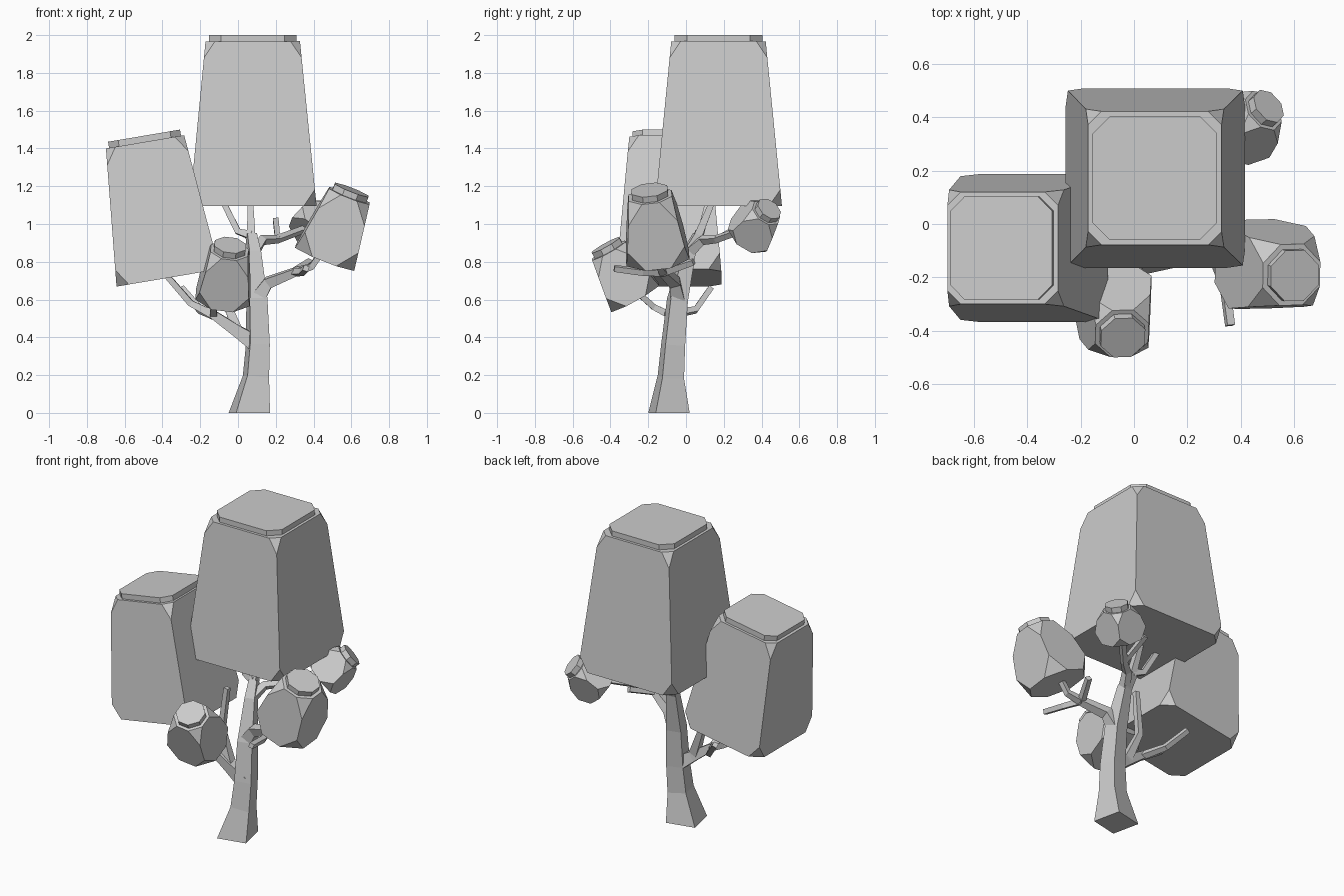
import bpy, bmesh
from math import cos, sin, pi
from itertools import product
from mathutils import Vector

if "Cube" in bpy.data.objects:
    bpy.data.objects.remove(bpy.data.objects["Cube"])

UP = Vector((0, 0, 1))


def finish(name, bm):
    bmesh.ops.recalc_face_normals(bm, faces=bm.faces[:])
    me = bpy.data.meshes.new(name)
    bm.to_mesh(me)
    bm.free()
    bpy.context.collection.objects.link(bpy.data.objects.new(name, me))


def canopy(name, base, top, rb, rt, cut):
    """Tapered block with cut-off corners and an octagonal cap."""
    base, axis = Vector(base), Vector(top) - Vector(base)
    q, h = UP.rotation_difference(axis), axis.length

    def corner(sx, sy, up):
        r = rt if up else rb
        return Vector((sx * r, sy * r, h * up))

    def hull(bm, pts):
        bmesh.ops.convex_hull(bm, input=[bm.verts.new(base + q @ p) for p in pts])

    bm = bmesh.new()
    body = []
    for sx, sy, up in product((-1, 1), (-1, 1), (0, 1)):
        for n in (corner(-sx, sy, up), corner(sx, -sy, up), corner(sx, sy, 1 - up)):
            body.append(corner(sx, sy, up).lerp(n, cut))
    hull(bm, body)
    # raised octagonal cap
    a = rt * (0.98 - 0.5 * cut)
    b = a * (1 - 2 * max(cut, 0.14))
    hull(bm, [Vector((sx * x, sy * y, z)) for (x, y), sx, sy, z in
              product(((a, b), (b, a)), (-1, 1), (-1, 1), (h - 0.004, h + 0.033))])
    bmesh.ops.dissolve_limit(bm, angle_limit=0.02, verts=bm.verts[:], edges=bm.edges[:])
    finish(name, bm)


limbs = {}


def limb(name, path, radii, spin):
    """Four-sided tube through the points of path."""
    bm = bmesh.new()
    pts = [Vector(p) for p in path]
    limbs[name] = (pts, radii)
    rings, prev, q = [], UP, UP.rotation_difference(UP)
    for i, (p, r) in enumerate(zip(pts, radii)):
        d = (pts[min(i + 1, len(pts) - 1)] - pts[max(i - 1, 0)]).normalized()
        if p.z == 0:
            d = UP
        q = prev.rotation_difference(d) @ q
        prev = d
        turn = [spin + k * pi / 2 for k in range(4)]
        rings.append([bm.verts.new(p + q @ Vector((r * cos(t), r * sin(t), 0))) for t in turn])
    for a, b in zip(rings, rings[1:]):
        for k in range(4):
            bm.faces.new((a[k], a[k - 3], b[k - 3], b[k]))
    bm.faces.new(rings[0])
    bm.faces.new(rings[-1])
    finish(name, bm)


def branch(name, parent, index, *points):
    """Limb that grows from a point of its parent and tapers to a thin end."""
    pts, radii = limbs[parent]
    n, r0, r1 = len(points), radii[index] * 0.85, 0.021
    limb(name, [pts[index], *points], [r1 + (r0 - r1) * (1 - i / n) ** 2 for i in range(n + 1)], pi / 4)


# Leaf masses
canopy("canopy_main", (0.08, 0.172, 1.095), (0.078, 0.172, 1.967), 0.336, 0.25, 0.1)
canopy("canopy_left", (-0.37, -0.09, 0.715), (-0.492, -0.09, 1.435), 0.277, 0.21, 0.12)
canopy("canopy_right", (0.46, -0.15, 0.82), (0.59, -0.19, 1.15), 0.168, 0.115, 0.3)
canopy("canopy_front", (-0.08, -0.27, 0.61), (-0.045, -0.41, 0.86), 0.145, 0.1, 0.3)
canopy("canopy_back", (0.37, 0.33, 0.94), (0.485, 0.425, 1.06), 0.118, 0.08, 0.3)

# Trunk
limb("trunk", [(0.06, -0.09, 0), (0.095, -0.08, 0.19), (0.105, -0.068, 0.36), (0.1, -0.045, 0.6),
               (0.085, 0.015, 0.85), (0.07, 0.065, 0.94)],
     [0.13, 0.083, 0.075, 0.066, 0.044, 0.036], -2.14)

# Branches
branch("branch_right", "trunk", 3, (0.16, -0.06, 0.69), (0.3, -0.12, 0.745), (0.39, -0.14, 0.775), (0.45, -0.14, 0.86))
branch("branch_left", "trunk", 2, (0, -0.08, 0.43), (-0.13, -0.09, 0.52), (-0.25, -0.05, 0.58), (-0.38, -0.05, 0.73))
branch("branch_back", "trunk", 4, (0.13, 0.09, 0.915), (0.21, 0.16, 0.92), (0.37, 0.33, 0.98))
branch("branch_top", "trunk", 5, (0.065, 0.14, 1.12))
branch("branch_top_left", "trunk", 5, (0, 0.08, 0.96), (-0.08, 0.12, 1.12))
branch("branch_front", "branch_left", 2, (-0.13, -0.17, 0.56), (-0.1, -0.26, 0.64))

# Twigs
branch("twig_upright", "branch_left", 1, (-0.08, -0.05, 0.63), (-0.05, -0.04, 0.9))
branch("twig_left", "branch_left", 2, (-0.2, 0.05, 0.545), (-0.3, 0.13, 0.66))
branch("twig_right_front", "branch_right", 2, (0.34, -0.23, 0.745), (0.36, -0.38, 0.765))
branch("twig_right_back", "branch_right", 2, (0.38, 0.04, 0.8))
branch("twig_back", "branch_back", 2, (0.2, 0.34, 1.02))
